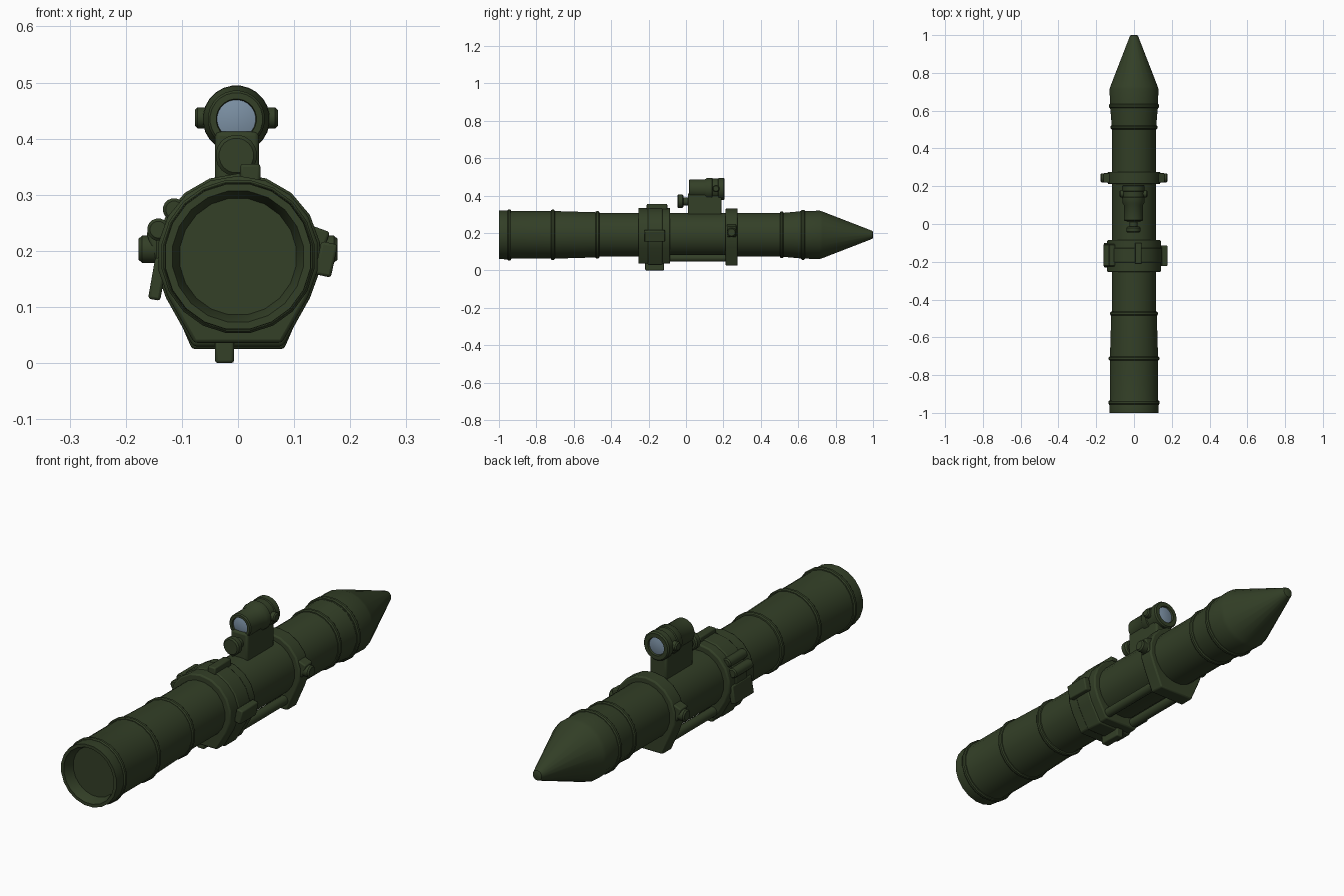
import bpy, bmesh, math
from mathutils import Matrix, Vector

if "Cube" in bpy.data.objects:
    bpy.data.objects.remove(bpy.data.objects["Cube"])

def material(name, col):
    m = bpy.data.materials.new(name)
    m.diffuse_color = (*col, 1)
    m.use_nodes = True
    m.node_tree.nodes["Principled BSDF"].inputs["Base Color"].default_value = m.diffuse_color
    return m

GREEN = material("dark olive green", (0.033, 0.050, 0.020))
GLASS = material("blue grey glass", (0.20, 0.28, 0.37))
AXIS = 0.19  # height of the tube axis

def finish(name, bm, mat=GREEN, bevel=0.0):
    bmesh.ops.remove_doubles(bm, verts=bm.verts, dist=1e-5)
    bmesh.ops.recalc_face_normals(bm, faces=bm.faces)
    me = bpy.data.meshes.new(name)
    bm.to_mesh(me)
    bm.free()
    me.materials.append(mat)
    ob = bpy.data.objects.new(name, me)
    bpy.context.collection.objects.link(ob)
    if bevel:
        b = ob.modifiers.new("soft edges", 'BEVEL')
        b.width, b.segments, b.limit_method = bevel, 2, 'ANGLE'
    return ob

def lathe(name, profile, origin=(0, 0, AXIS), axis='Y', n=20, mat=GREEN):
    """Turn (distance along axis, radius) points around an axis."""
    bm = bmesh.new()
    rings = []
    for d, r in profile:
        ring = []
        for i in range(n):
            a = 2 * math.pi * (i + 0.5) / n
            u, v = r * math.cos(a), r * math.sin(a)
            p = Vector((u, d, v)) if axis == 'Y' else Vector((d, u, v))
            ring.append(bm.verts.new(p + Vector(origin)))
        rings.append(ring)
    for a, b in zip(rings, rings[1:]):
        for i in range(n):
            j = (i + 1) % n
            bm.faces.new((a[i], a[j], b[j], b[i]))
    return finish(name, bm, mat)

def prism(name, outline, y0, y1, bevel=0.006):
    """Extrude an x/z outline along y."""
    bm = bmesh.new()
    f = bm.faces.new([bm.verts.new((x, y0, z)) for x, z in outline])
    ext = bmesh.ops.extrude_face_region(bm, geom=[f])
    vs = [v for v in ext["geom"] if isinstance(v, bmesh.types.BMVert)]
    bmesh.ops.translate(bm, verts=vs, vec=(0, y1 - y0, 0))
    return finish(name, bm, GREEN, bevel)

def box(name, centre, size, tilt=0, bevel=0.005):
    bm = bmesh.new()
    m = Matrix.Translation(centre) @ Matrix.Rotation(math.radians(tilt), 4, 'Y') @ Matrix.Diagonal((*size, 1))
    bmesh.ops.create_cube(bm, size=1, matrix=m)
    return finish(name, bm, GREEN, bevel)

def knob(name, origin, r, d0, d1, axis='Y', n=16):
    """Closed cylinder with chamfered ends."""
    c = min(r * 0.25, 0.006)
    return lathe(name, [(d0, 0), (d0, r - c), (d0 + c, r), (d1 - c, r), (d1, r - c), (d1, 0)],
                 origin, axis, n)

# launch tube with recessed rear end
lathe("launch_tube", [(-0.955, 0), (-0.955, 0.105), (-0.985, 0.112), (-1.0, 0.118), (-1.0, 0.131),
                      (-0.95, 0.133), (-0.93, 0.129), (-0.71, 0.129), (-0.475, 0.122),
                      (-0.47, 0.118), (0.51, 0.118), (0.53, 0.12), (0.62, 0.128), (0.62, 0)])
# pointed nose
lathe("nose_cone", [(0.61, 0), (0.61, 0.128), (0.715, 0.131), (0.73, 0.126), (0.985, 0.026),
                    (0.997, 0.021), (1.0, 0.014), (1.0, 0)])
# raised bands
for i, (y, r) in enumerate([(-0.945, 0.138), (-0.712, 0.136), (-0.474, 0.128), (0.512, 0.126), (0.625, 0.135)]):
    lathe(f"tube_band_{i + 1}", [(y - 0.012, r - 0.018), (y - 0.010, r - 0.004), (y - 0.005, r),
                                 (y + 0.005, r), (y + 0.010, r - 0.004), (y + 0.012, r - 0.018)])

# clamps: round top with a tapered flat foot
def clamp_outline(r, foot_x, foot_z):
    arc = [(r * math.cos(math.radians(a)), AXIS + r * math.sin(math.radians(a)))
           for a in range(-30, 211, 20)]
    return arc + [(-foot_x, foot_z), (foot_x, foot_z)]

prism("rear_clamp", clamp_outline(0.144, 0.078, 0.036), -0.255, -0.085)
prism("rear_clamp_collar", clamp_outline(0.148, 0.08, 0.03), -0.205, -0.125)
prism("front_clamp", clamp_outline(0.142, 0.082, 0.025), 0.212, 0.276)

# lower rails joining the clamps
for s, side in ((-1, "left"), (1, "right")):
    knob(f"{side}_rail", (s * 0.066, 0, 0.066), 0.02, -0.1, 0.22, n=12)
    # front clamp side knobs
    o = (s * 0.13, 0.244, 0.203)
    k = knob(f"{side}_clamp_knob", o, 0.025, *sorted((0, s * 0.047)), axis='X')
    box(f"{side}_clamp_lug", (s * 0.135, 0.244, 0.212), (0.04, 0.05, 0.06), s * 20)

# rear clamp fittings
box("top_latch", (0.022, -0.155, 0.338), (0.036, 0.11, 0.034))
box("foot_latch", (-0.024, -0.168, 0.022), (0.034, 0.10, 0.044))
box("right_latch", (0.157, -0.168, 0.185), (0.03, 0.11, 0.06), 12)
box("left_plate", (-0.143, -0.165, 0.15), (0.022, 0.13, 0.075), 10)
knob("left_bolt_lower", (-0.142, 0, 0.238), 0.020, -0.225, -0.105)
knob("left_bolt_upper", (-0.114, 0, 0.274), 0.020, -0.225, -0.105)

# sight mount
box("sight_mount", (-0.002, 0.1, 0.348), (0.078, 0.18, 0.13), bevel=0.008)
knob("mount_knob_stem", (-0.003, 0, 0.368), 0.022, -0.03, 0.02)
knob("mount_knob", (-0.003, 0, 0.370), 0.037, -0.046, -0.014, n=20)

# sight body with recessed ends and lenses
SIGHT = (-0.003, 0, 0.435)
lathe("sight_body", [(0.026, 0), (0.026, 0.034), (0.015, 0.036), (0.015, 0.047), (0.02, 0.051),
                     (0.10, 0.051), (0.112, 0.059), (0.14, 0.06), (0.143, 0.056), (0.172, 0.056),
                     (0.175, 0.06), (0.2, 0.06), (0.206, 0.055), (0.206, 0.038), (0.194, 0.035),
                     (0.194, 0)], SIGHT, n=24)
lathe("rear_lens", [(0.018, 0), (0.019, 0.02), (0.023, 0.0345)], SIGHT, n=24, mat=GLASS)
lathe("front_lens", [(0.203, 0), (0.202, 0.02), (0.198, 0.0365)], SIGHT, n=24, mat=GLASS)
# sight adjusters
knob("left_sight_adjuster", (-0.003, 0.16, 0.437), 0.019, -0.074, -0.045, axis='X')
knob("right_sight_adjuster", (-0.003, 0.16, 0.437), 0.019, 0.045, 0.074, axis='X')

# smooth shading with crisp edges
for ob in bpy.data.objects:
    ob.select_set(True)
bpy.context.view_layer.objects.active = bpy.data.objects["launch_tube"]
bpy.ops.object.shade_smooth_by_angle(angle=math.radians(35))
